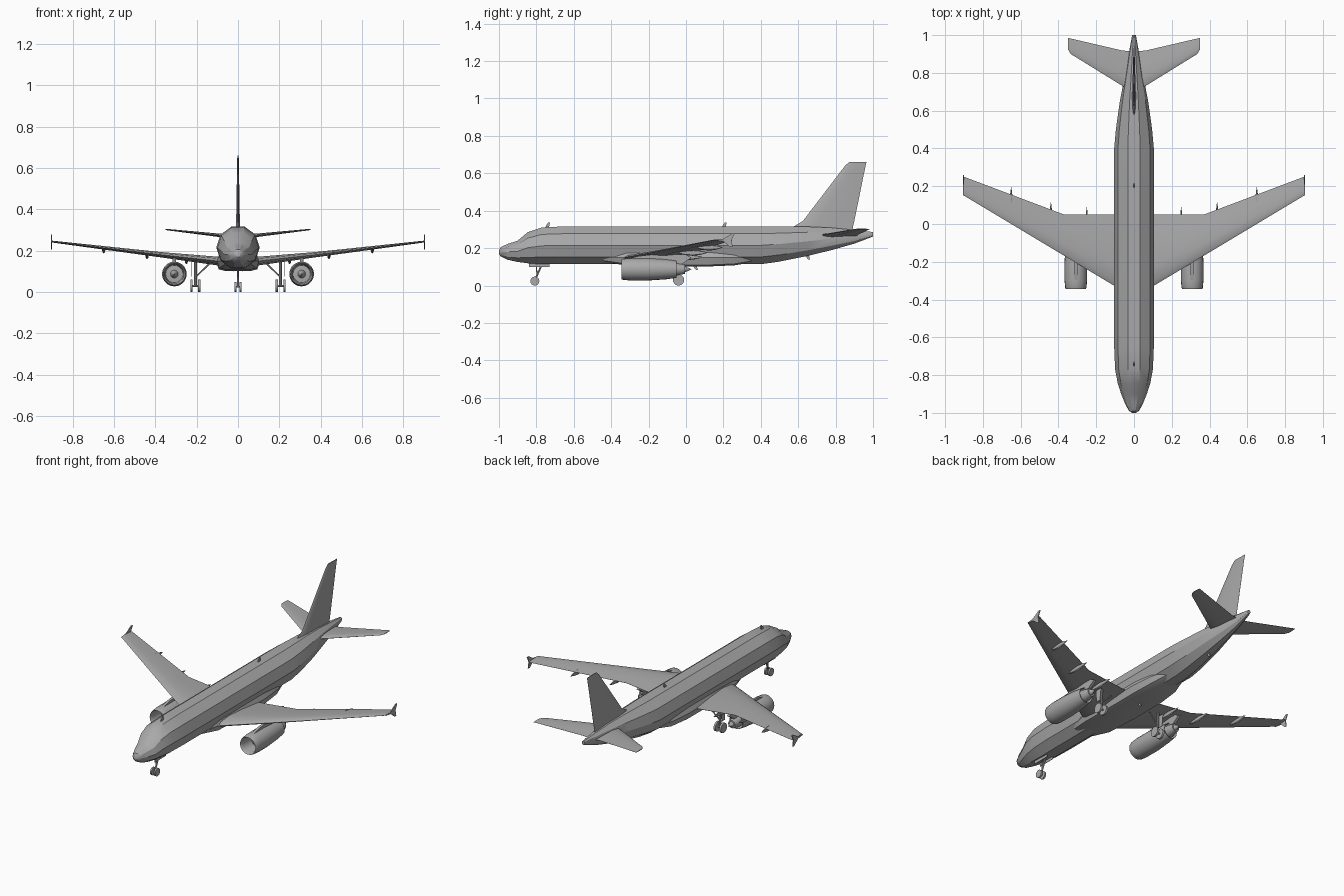
import bpy, bmesh, math
from mathutils import Vector

if "Cube" in bpy.data.objects:
    bpy.data.objects.remove(bpy.data.objects["Cube"])

grey = bpy.data.materials.new("light_grey")
grey.diffuse_color = (0.4, 0.4, 0.4, 1)
grey.use_nodes = True
grey.node_tree.nodes["Principled BSDF"].inputs["Base Color"].default_value = grey.diffuse_color


def finish(name, bm, mirror=False, angle=30):
    bmesh.ops.remove_doubles(bm, verts=bm.verts, dist=1e-5)
    bmesh.ops.recalc_face_normals(bm, faces=bm.faces)
    me = bpy.data.meshes.new(name)
    bm.to_mesh(me)
    bm.free()
    me.materials.append(grey)
    ob = bpy.data.objects.new(name, me)
    bpy.context.collection.objects.link(ob)
    bpy.ops.object.select_all(action='DESELECT')
    ob.select_set(True)
    bpy.context.view_layer.objects.active = ob
    bpy.ops.object.shade_smooth_by_angle(angle=math.radians(angle))
    if mirror:
        ob.modifiers.new("mirror", 'MIRROR')
    return ob


def loft(name, rings, mirror=False, caps=True, angle=30):
    bm = bmesh.new()
    vs = [[bm.verts.new(p) for p in r] for r in rings]
    n = len(rings[0])
    for a, b in zip(vs, vs[1:]):
        for i in range(n):
            j = (i + 1) % n
            bm.faces.new((a[i], a[j], b[j], b[i]))
    if caps:
        bm.faces.new(vs[0])
        bm.faces.new(vs[-1])
    return finish(name, bm, mirror, angle)


def ring(y, top, bot, hw, n=10, x=0):
    """Closed cross-section with a flat top, across the y axis."""
    c, h = (top + bot) / 2, (top - bot) / 2 / math.cos(math.pi / n)
    return [(x + hw * math.cos(2 * math.pi * i / n), y,
             c + h * math.sin(2 * math.pi * i / n)) for i in range(n)]


def lathe(name, x, z, prof, n=20, mirror=True):
    """Spin (y, radius) points about an axis parallel to y."""
    return loft(name, [[(x + r * math.cos(2 * math.pi * i / n), y,
                         z + r * math.sin(2 * math.pi * i / n)) for i in range(n)]
                       for y, r in prof], mirror, False)


# chord fraction, thickness fraction
FOIL = [(0, 0), (.06, .3), (.3, .5), (.65, .32), (1, .02),
        (1, -.02), (.65, -.22), (.3, -.5), (.06, -.3)]


def surface(name, secs, mirror=True, vertical=False):
    """Loft aerofoils: (span, leading y, trailing y, height, thickness)."""
    rings = []
    for s, le, te, h, t in secs:
        pts = [(le + f * (te - le), k * t) for f, k in FOIL]
        rings.append([(h + k, y, s) if vertical else (s, y, h + k) for y, k in pts])
    return loft(name, rings, mirror)


def plate(name, x, thick, pts, mirror=False):
    """Thin upright plate from (y, z) points."""
    return loft(name, [[(x - thick / 2, y, z) for y, z in pts],
                       [(x + thick / 2, y, z) for y, z in pts]], mirror)


def rod(name, a, b, r, n=10, mirror=False):
    a, b = Vector(a), Vector(b)
    q = (b - a).to_track_quat('Z', 'Y')
    circ = [q @ Vector((r * math.cos(2 * math.pi * i / n), r * math.sin(2 * math.pi * i / n), 0))
            for i in range(n)]
    return loft(name, [[a + c for c in circ], [b + c for c in circ]], mirror)


# Fuselage and belly fairing: y, top, bottom, half width
loft("fuselage", [ring(*s) for s in [
    (-1.0, .188, .168, .01), (-.99, .206, .155, .026), (-.955, .222, .138, .046),
    (-.90, .240, .126, .068), (-.845, .286, .119, .086), (-.77, .311, .114, .1),
    (-.65, .316, .114, .105), (.40, .316, .114, .105), (.50, .316, .128, .096),
    (.65, .315, .158, .075), (.78, .309, .190, .050), (.90, .297, .224, .028),
    (1.0, .286, .262, .010)]])
loft("belly_fairing", [[(x * w, y, z) for x, z in
                        [(.6, b), (.92, b + .008), (1.04, .15), (.9, .18),
                         (-.9, .18), (-1.04, .15), (-.92, b + .008), (-.6, b)]]
                       for y, w, b in [(-.44, .07, .125), (-.32, .098, .108), (-.1, .102, .102),
                                       (.12, .102, .102), (.26, .09, .108), (.36, .06, .125)]])

# Wings, tailplane and fin
surface("wing", [(.05, -.36, .05, .145, .045), (.1, -.33, .05, .15, .042),
                 (.37, -.168, .05, .180, .026), (.9, .15, .25, .244, .009)])
plate("wing_tip_fence", .902, .005, [(.15, .243), (.20, .25), (.245, .278), (.26, .278),
                                     (.243, .243), (.25, .205), (.237, .205), (.20, .236)], True)
surface("tailplane", [(.01, .70, .915, .265, .02), (.06, .73, .918, .271, .018),
                      (.335, .90, .982, .301, .007), (.35, .925, .985, .302, .005)])
surface("fin", [(.28, .56, .888, 0, .02), (.315, .575, .893, 0, .02), (.345, .625, .9, 0, .018),
                (.64, .85, .96, 0, .008), (.66, .872, .965, 0, .006)], False, True)

# Engines: cowl with hollow intake, spinner, core and exhaust cone
EX, EZ = .308, .087
lathe("engine_cowl", EX, EZ, [(-.25, .042), (-.325, .046), (-.34, .050), (-.345, .053), (-.338, .056),
                              (-.30, .060), (-.2, .060), (-.11, .054), (-.05, .046),
                              (-.05, .044), (-.12, .046)])
lathe("fan_spinner", EX, EZ, [(-.30, .0001), (-.285, .008), (-.252, .019), (-.25, .044)])
lathe("engine_core", EX, EZ, [(-.12, .047), (-.11, .036), (-.05, .034), (-.005, .024),
                              (-.005, .016), (.03, .0001)], 16)
plate("engine_pylon", EX, .016, [(-.31, .143), (-.25, .158), (-.16, .168), (.0, .165),
                                 (.03, .15), (-.02, .115), (-.1, .11), (-.25, .13)], True)

# Flap track fairings under the trailing edge
for i, (x, y0, y1, z) in enumerate([(.25, -.08, .09, .152), (.44, -.04, .115, .176),
                                    (.65, .06, .195, .204)]):
    L = y1 - y0
    loft("flap_fairing_%d" % (i + 1),
         [ring(y0 + f * L, z + .014 * k, z - .016 * k, .008 * k, 8, x)
          for f, k in [(0, .1), (.2, .75), (.5, 1), (.8, .6), (1, .06)]], True)

# Nose gear
rod("nose_strut", (0, -.765, .125), (0, -.808, .028), .005)
rod("nose_brace", (0, -.80, .12), (0, -.797, .055), .003)
rod("nose_axle", (-.014, -.808, .025), (.014, -.808, .025), .004)
rod("nose_wheel", (.008, -.808, .024), (.018, -.808, .024), .024, 16, True)
for s, n in [(1, "right"), (-1, "left")]:
    plate("nose_gear_door_" + n, s * .02, .003,
          [(-.84, .12), (-.84, .098), (-.73, .098), (-.73, .12)])

# Main gear
rod("main_strut", (.205, -.035, .155), (.205, -.04, .03), .007, mirror=True)
rod("main_brace", (.14, -.03, .135), (.203, -.038, .075), .004, mirror=True)
rod("main_axle", (.184, -.04, .03), (.228, -.04, .03), .005, mirror=True)
for n, x in [("inner", .181), ("outer", .219)]:
    rod("main_wheel_" + n, (x, -.04, .03), (x + .012, -.04, .03), .03, 18, True)
plate("main_gear_door", .226, .003, [(-.06, .15), (-.055, .075), (-.025, .075), (-.015, .15)], True)

# Blade antennas above and below
for n, y, z, d in [("front_top", -.745, .308, .03), ("rear_top", .2, .312, .026),
                   ("front_belly", .045, .106, -.022), ("rear_belly", .645, .162, -.022)]:
    plate("antenna_" + n, 0, .005, [(y - .01, z), (y + .012, z), (y + .018, z + d), (y + .008, z + d)])
